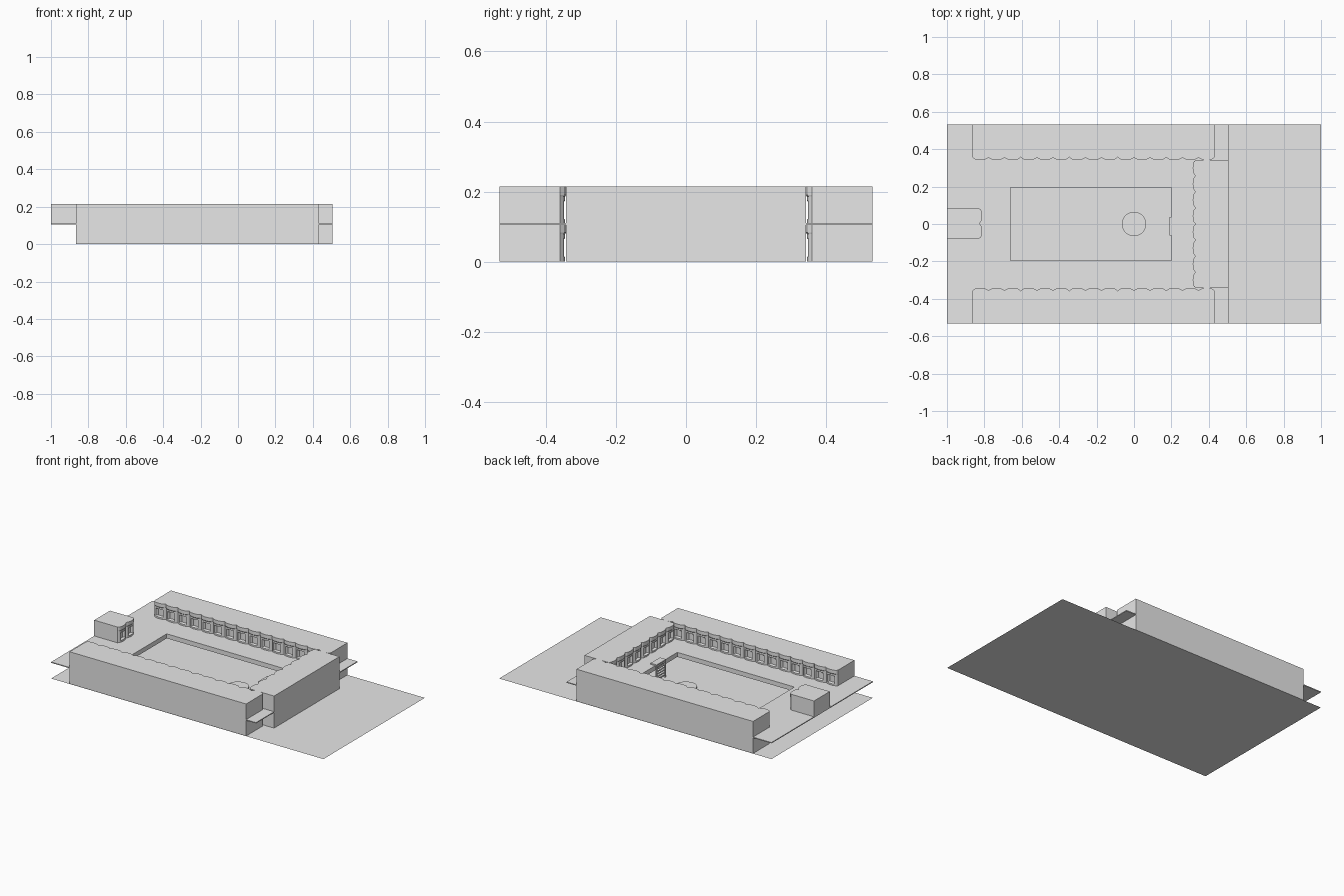
import bpy, bmesh, math
from mathutils import Vector

if "Cube" in bpy.data.objects:
    bpy.data.objects.remove(bpy.data.objects["Cube"])

grey = bpy.data.materials.new("plain grey")
grey.diffuse_color = (0.8, 0.8, 0.8, 1)
grey.use_nodes = True
grey.node_tree.nodes["Principled BSDF"].inputs["Base Color"].default_value = grey.diffuse_color
HALF_Y = 0.532
FLOOR_Z = 0.11
TIER = 0.107


def finish(bm, name):
    bmesh.ops.recalc_face_normals(bm, faces=bm.faces)
    me = bpy.data.meshes.new(name)
    bm.to_mesh(me)
    bm.free()
    me.materials.append(grey)
    ob = bpy.data.objects.new(name, me)
    bpy.context.collection.objects.link(ob)
    return ob


def box(name, lo, hi):
    bm = bmesh.new()
    bmesh.ops.create_cube(bm, size=1)
    lo, hi = Vector(lo), Vector(hi)
    for v in bm.verts:
        v.co = Vector(lo[i] + (v.co[i] + 0.5) * (hi[i] - lo[i]) for i in range(3))
    return finish(bm, name)


def facade_block(name, start, end, inward, depth, z0, tiers, bays):
    """Solid block whose inward side is a row of scalloped bays with niches."""
    start, end, inward = Vector(start), Vector(end), Vector(inward)
    # (height in tier, niche recess)
    rows = [(0.0, 0), (0.012, 0), (0.016, 0.016), (0.062, 0.016),
            (0.066, 0), (0.078, 0), (0.082, -0.003), (TIER - 0.001, -0.003)]
    levels = [(z0 + t * TIER + z, r) for t in range(tiers) for z, r in rows]
    steps = bays * 10
    bm = bmesh.new()
    grid = []
    for z, recess in levels:
        line = []
        for i in range(steps + 1):
            phase = (i % 10) / 10
            bulge = 0.015 * math.sqrt(abs(math.sin(math.pi * phase)))
            niche = recess if 0.25 < phase < 0.75 or recess < 0 else 0
            if i in (0, steps):
                niche = 0
            p = start.lerp(end, i / steps) + inward * (bulge - niche)
            line.append(bm.verts.new((p.x, p.y, z)))
        grid.append(line)
    for a, b in zip(grid, grid[1:]):
        for i in range(steps):
            bm.faces.new((a[i], a[i + 1], b[i + 1], b[i]))
    # Plain back, top, bottom and ends
    s, e = start - inward * depth, end - inward * depth
    zb, zt = levels[0][0], levels[-1][0]
    b0, b1 = bm.verts.new((s.x, s.y, zb)), bm.verts.new((e.x, e.y, zb))
    t0, t1 = bm.verts.new((s.x, s.y, zt)), bm.verts.new((e.x, e.y, zt))
    bm.faces.new((b0, b1, t1, t0))
    bm.faces.new(grid[-1] + [t1, t0])
    bm.faces.new(grid[0] + [b1, b0])
    bm.faces.new([r[0] for r in grid] + [t0, b0])
    bm.faces.new([r[-1] for r in grid] + [t1, b1])
    return finish(bm, name)


# Ground sheet
bm = bmesh.new()
bm.faces.new([bm.verts.new((x, y, 0)) for x, y in
              ((-1, -HALF_Y), (1, -HALF_Y), (1, HALF_Y), (-1, HALF_Y))])
finish(bm, "ground_sheet")

# Upper floor: ring around the opening, with a hanging lip inside it
bm = bmesh.new()


def ring(x0, x1, y, z):
    return [bm.verts.new(c) for c in
            ((x0, -y, z), (x1, -y, z), (x1, y, z), (x0, y, z))]


loops = [ring(-1, 0.505, HALF_Y, FLOOR_Z - 0.006),
         ring(-1, 0.505, HALF_Y, FLOOR_Z),
         ring(-0.66, 0.2, 0.195, FLOOR_Z),
         ring(-0.66, 0.2, 0.195, FLOOR_Z - 0.03),
         ring(-0.668, 0.208, 0.203, FLOOR_Z - 0.03),
         ring(-0.668, 0.208, 0.203, FLOOR_Z - 0.006)]
for a, b in zip(loops, loops[1:] + loops[:1]):
    for i in range(4):
        j = (i + 1) % 4
        bm.faces.new((a[i], a[j], b[j], b[i]))
finish(bm, "upper_floor")

# Two-storey side wings and end wing
for side, name in ((1, "back_wing"), (-1, "front_wing")):
    facade_block(name, (-0.865, side * 0.36), (0.432, side * 0.36),
                 (0, -side), HALF_Y - 0.36, 0.001, 2, 15)
facade_block("end_wing", (0.332, -0.343), (0.332, 0.343), (-1, 0),
             0.173, 0.001, 2, 8)

# Small entrance block on the upper floor
facade_block("entrance_block", (-0.83, -0.08), (-0.83, 0.085), (1, 0),
             0.17, FLOOR_Z - 0.001, 1, 2)

# Round plinth in the courtyard
bm = bmesh.new()
bmesh.ops.create_cone(bm, cap_ends=True, segments=32, radius1=0.065,
                      radius2=0.065, depth=0.014)
bmesh.ops.translate(bm, verts=bm.verts, vec=(0, 0, 0.007))
finish(bm, "round_plinth")

# Ladder from the courtyard to the upper floor
for y in (-0.062, 0.029):
    box("ladder_rail", (0.19, y, 0), (0.199, y + 0.008, 0.118))
for k in range(6):
    z = 0.014 + k * 0.017
    box("ladder_rung", (0.191, -0.056, z), (0.198, 0.031, z + 0.005))
box("ladder_landing", (0.19, -0.062, FLOOR_Z), (0.234, 0.037, 0.118))
